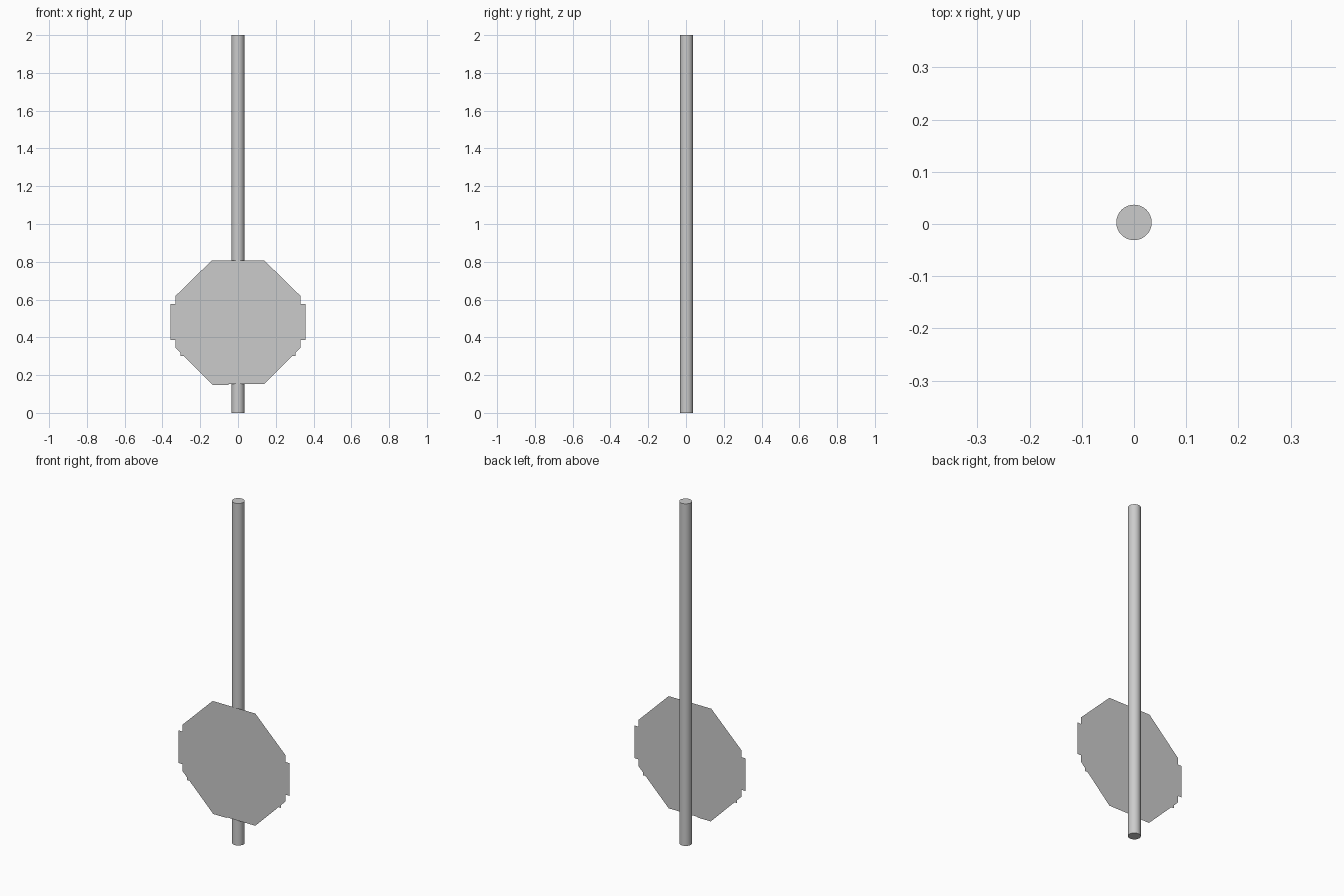
import bpy, bmesh, math

if "Cube" in bpy.data.objects:
    bpy.data.objects.remove(bpy.data.objects["Cube"])

POLE_R = 0.034
PLATE_Y = -0.037

# Round pole, full height, touching the rear bound
bpy.ops.mesh.primitive_cylinder_add(vertices=32, radius=POLE_R, depth=2.0,
                                    location=(0, 0.003, 1.0))
pole = bpy.context.object
pole.name = "pole"
bpy.ops.object.shade_smooth_by_angle(angle=math.radians(40))

# Thin octagonal sign plate: right half outline from top to bottom (x, z)
half = [(0.138, 0.808), (0.332, 0.618), (0.332, 0.577), (0.358, 0.577),
        (0.358, 0.386), (0.332, 0.386), (0.332, 0.345), (0.305, 0.318),
        (0.305, 0.301), (0.288, 0.301), (0.138, 0.152)]
# Mirrored left half, with the slight lip along the lower left edge
lip = [(-0.05, 0.152), (-0.05, 0.148)]
left = [(-x, z) for x, z in reversed(half)]
left[0] = (-0.134, 0.148)
outline = half + lip + left

bm = bmesh.new()
face = bm.faces.new([bm.verts.new((x, PLATE_Y, z)) for x, z in outline])
face.normal_update()
if face.normal.y > 0:
    face.normal_flip()
mesh = bpy.data.meshes.new("sign_plate")
bm.to_mesh(mesh)
bm.free()
plate = bpy.data.objects.new("sign_plate", mesh)
bpy.context.collection.objects.link(plate)
